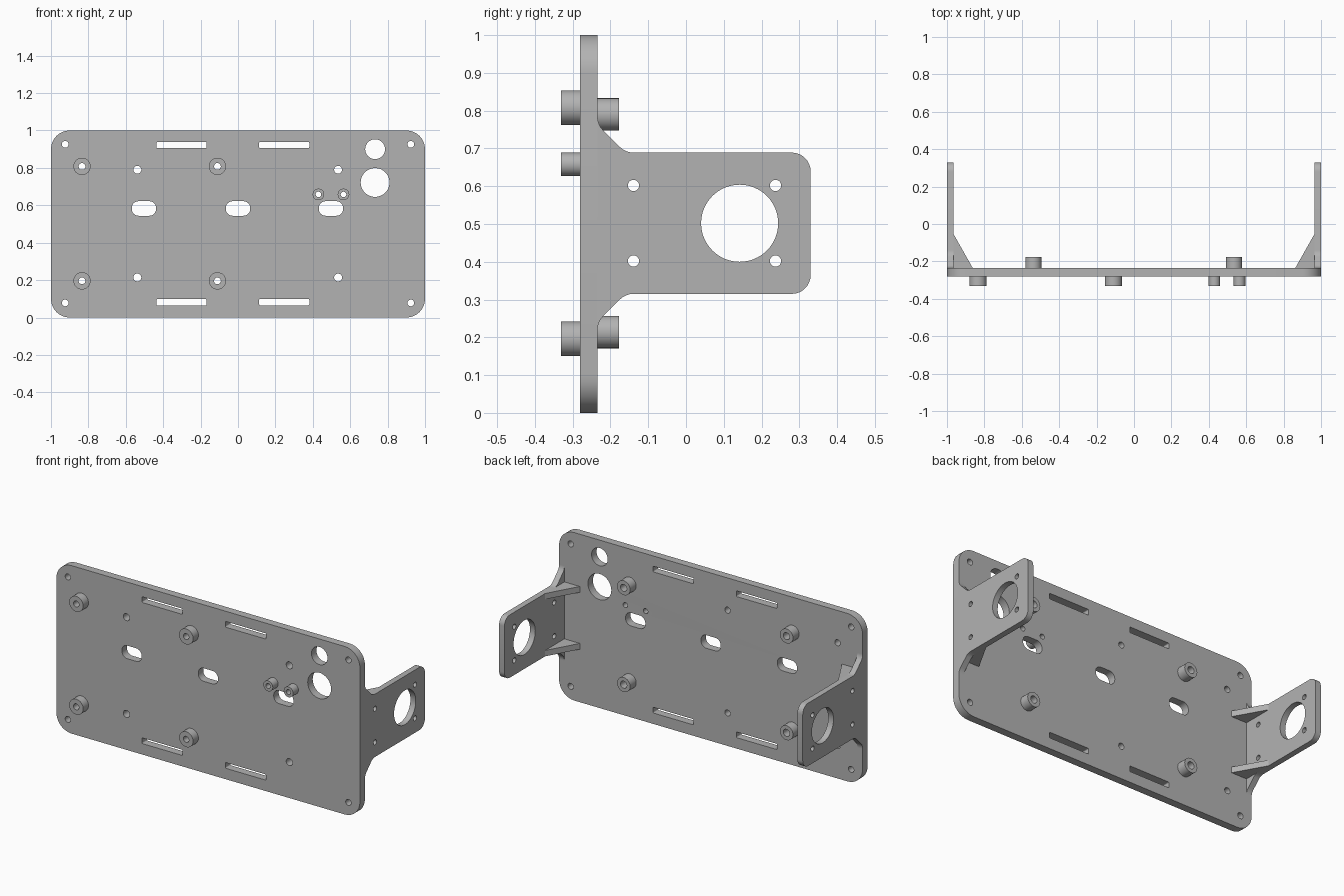
import bpy, bmesh, math
from mathutils import Vector, Matrix

cube = bpy.data.objects.get("Cube")
if cube:
    bpy.data.objects.remove(cube, do_unlink=True)

grey = bpy.data.materials.new("light grey")
grey.use_nodes = True
COLOUR = (0.45, 0.45, 0.45, 1)
grey.diffuse_color = COLOUR
grey.node_tree.nodes["Principled BSDF"].inputs["Base Color"].default_value = COLOUR

parts = []
# columns say where the drawn x, drawn y and the depth point in the model
FRAMES = {
    "x": Matrix(((0, 0, 1), (1, 0, 0), (0, 1, 0))),
    "y": Matrix(((1, 0, 0), (0, 0, 1), (0, 1, 0))),
    "z": Matrix.Identity(3),
}


def circle(x, y, r, n=32):
    return [(x + r * math.cos(math.tau * i / n), y + r * math.sin(math.tau * i / n)) for i in range(n)]


def rounded(corners, steps=8):
    """Polygon of (x, y, radius) corners with filleted corners."""
    out = []
    for i, (x, y, r) in enumerate(corners):
        p = Vector((x, y))
        if r == 0:
            out.append((x, y))
            continue
        a = (Vector(corners[i - 1][:2]) - p).normalized()
        b = (Vector(corners[(i + 1) % len(corners)][:2]) - p).normalized()
        half = a.angle(b) / 2
        centre = p + (a + b).normalized() * r / math.sin(half)
        start = (p + a * r / math.tan(half) - centre).normalized()
        end = (p + b * r / math.tan(half) - centre).normalized()
        sweep = math.pi - 2 * half
        for k in range(steps + 1):
            t = k / steps
            d = (start * math.sin((1 - t) * sweep) + end * math.sin(t * sweep)) / math.sin(sweep)
            out.append(tuple(centre + d * r))
    return out


def box(x, y, w, h, r):
    return rounded([(x - w, y - h, r), (x + w, y - h, r), (x + w, y + h, r), (x - w, y + h, r)])


def slab(name, axis, lo, hi, loops):
    """Extrude an outline with holes between two depths along an axis."""
    curve = bpy.data.curves.new(name + " outline", "CURVE")
    curve.dimensions = "2D"
    curve.fill_mode = "BOTH"
    curve.extrude = (hi - lo) / 2
    for loop in loops:
        spline = curve.splines.new("POLY")
        spline.points.add(len(loop) - 1)
        for point, (x, y) in zip(spline.points, loop):
            point.co = (x, y, 0, 1)
        spline.use_cyclic_u = True
    temp = bpy.data.objects.new(name + " outline", curve)
    bpy.context.collection.objects.link(temp)
    bpy.context.view_layer.update()
    deps = bpy.context.evaluated_depsgraph_get()
    mesh = bpy.data.meshes.new_from_object(temp.evaluated_get(deps))
    bpy.data.objects.remove(temp, do_unlink=True)
    bm = bmesh.new()
    bm.from_mesh(mesh)
    for v in bm.verts:
        v.co = FRAMES[axis] @ (v.co + Vector((0, 0, (lo + hi) / 2)))
    bmesh.ops.remove_doubles(bm, verts=bm.verts, dist=1e-5)
    bmesh.ops.recalc_face_normals(bm, faces=bm.faces)
    bm.to_mesh(mesh)
    bm.free()
    mesh.materials.clear()
    mesh.materials.append(grey)
    ob = bpy.data.objects.new(name, mesh)
    bpy.context.collection.objects.link(ob)
    parts.append(ob)


FRONT, BACK = -0.281, -0.234
MID = 0.502

# standoffs: x, z, outer radius, hole radius
front_bosses = [(x, MID + s * 0.306, 0.046, 0.018) for x in (-0.834, -0.11) for s in (-1, 1)]
front_bosses += [(x, 0.658, 0.031, 0.015) for x in (0.43, 0.564)]
back_bosses = [(x, MID + s * 0.288, 0.043, 0.021) for x in (-0.538, 0.535) for s in (-1, 1)]

# main plate with all its openings
loops = [box(0, 0.5, 1, 0.5, 0.1)]
loops += [circle(x, z, hole) for x, z, _, hole in front_bosses + back_bosses]
loops += [circle(sx * 0.924, 0.502 + sz * 0.424, 0.018) for sx in (-1, 1) for sz in (-1, 1)]
loops += [box(x, 0.502 + s * 0.42, 0.134, 0.017, 0.006) for x in (-0.302, 0.247) for s in (-1, 1)]
loops += [box(x, 0.583, 0.065, 0.039, 0.036) for x in (-0.503, 0, 0.497)]
loops += [circle(0.733, 0.9, 0.053), circle(0.733, 0.722, 0.077, 48)]
slab("main_plate", "y", FRONT, BACK, loops)

for i, (x, z, r, hole) in enumerate(front_bosses):
    slab(f"front_standoff_{i + 1}", "y", -0.331, FRONT, [circle(x, z, r), circle(x, z, hole)])
for i, (x, z, r, hole) in enumerate(back_bosses):
    slab(f"back_standoff_{i + 1}", "y", BACK, -0.177, [circle(x, z, r), circle(x, z, hole)])

# side brackets: profile is the lower half, mirrored about the middle height
H = 0.187
lower = [(-0.24, -0.287, 0), (BACK, -0.287, 0), (BACK, -H - 0.074, 0.05),
         (-0.16, -H, 0.05), (0.33, -H, 0.05)]
outline = lower + [(y, -z, r) for y, z, r in reversed(lower)]
outline = rounded([(y, z + MID, r) for y, z, r in outline])
holes = [circle(0.142, MID, 0.102, 64)]
holes += [circle(0.049 + sy * 0.188, MID + sz * 0.1, 0.015) for sy in (-1, 1) for sz in (-1, 1)]

for side, s in (("left", 1), ("right", -1)):
    lo, hi = sorted((s * 0.965, s * 1.0))
    slab(f"{side}_bracket", "x", lo, hi, [outline] + holes)
    # gussets bracing the bracket against the plate
    triangle = [(s * 0.967, -0.05), (s * 0.967, BACK), (s * 0.863, BACK)]
    slab(f"{side}_upper_gusset", "z", MID + H - 0.035, MID + H, [triangle])
    slab(f"{side}_lower_gusset", "z", MID - H, MID - H + 0.035, [triangle])

# smooth the round walls, keep the edges crisp
bpy.ops.object.select_all(action="DESELECT")
for ob in parts:
    ob.select_set(True)
bpy.context.view_layer.objects.active = parts[0]
bpy.ops.object.shade_smooth_by_angle(angle=math.radians(30))
